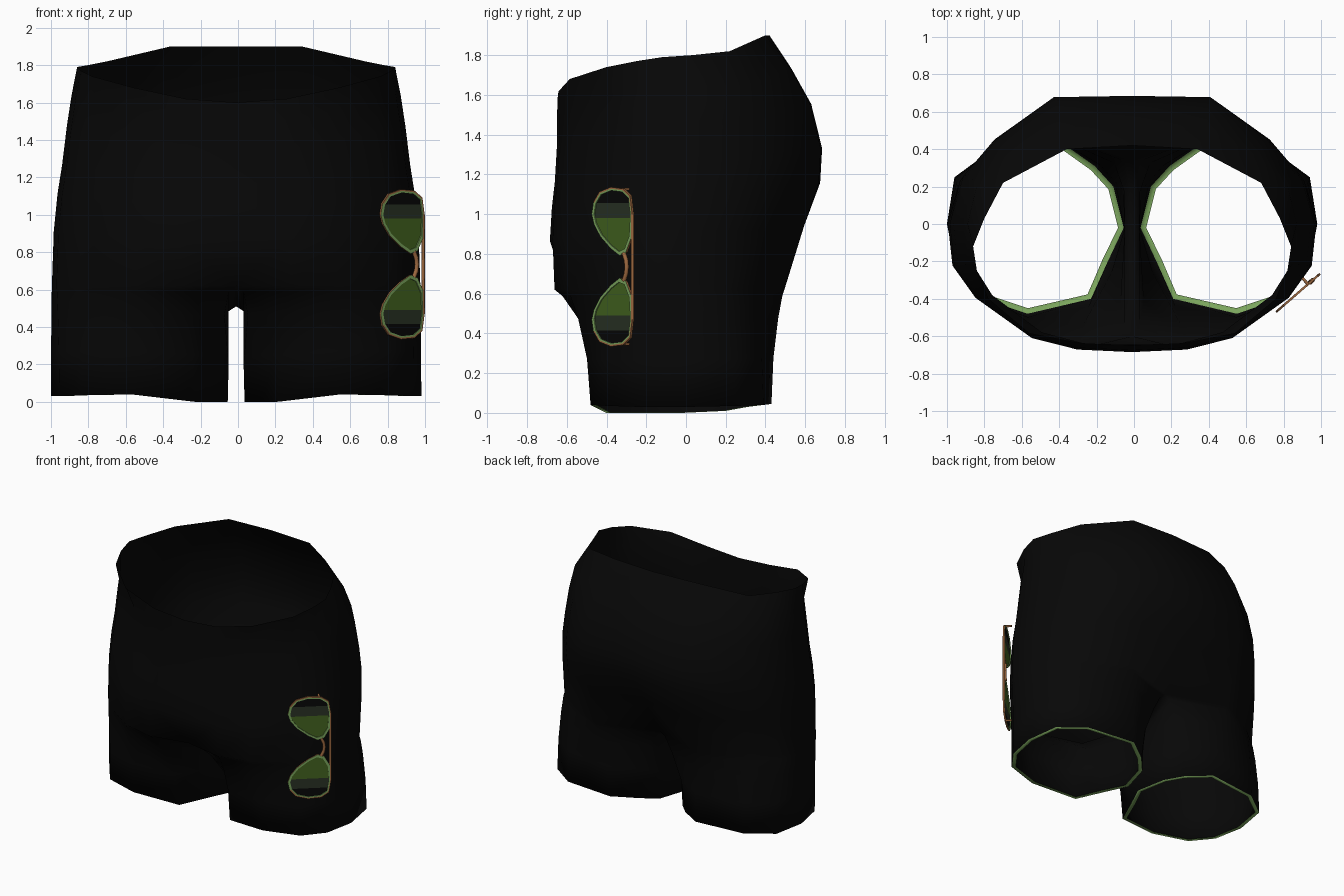
import bpy, bmesh
from mathutils import Vector

cube = bpy.data.objects.get("Cube")
if cube:
    bpy.data.objects.remove(cube)


def material(name, rgb):
    m = bpy.data.materials.new(name)
    m.use_nodes = True
    m.diffuse_color = (*rgb, 1)
    bsdf = m.node_tree.nodes["Principled BSDF"]
    bsdf.inputs["Base Color"].default_value = (*rgb, 1)
    bsdf.inputs["Roughness"].default_value = 0.9
    return m


black = material("black fabric", (0.0022, 0.0022, 0.0022))
hem_green = material("light green", (0.2, 0.38, 0.11))
lens_green = material("lens green", (0.055, 0.125, 0.014))
lens_grey = material("lens dark grey", (0.022, 0.032, 0.018))
brown = material("frame brown", (0.34, 0.14, 0.05))


def finish(bm, name, mats):
    bmesh.ops.recalc_face_normals(bm, faces=bm.faces)
    mesh = bpy.data.meshes.new(name)
    bm.to_mesh(mesh)
    bm.free()
    ob = bpy.data.objects.new(name, mesh)
    bpy.context.collection.objects.link(ob)
    for m in mats:
        mesh.materials.append(m)
    return ob


# Shorts: one half, columns run from front centre round the side to back centre
COLS = [(0, -1), (.3, -.98), (.55, -.89), (.85, -.585), (.975, -.33),
        (1, 0), (.945, .38), (.77, .67), (.45, .99), (0, 1)]
CROTCH_Z = 0.62
rim = [Vector(p) for p in (
    (0, -.645, 1.6), (.27, -.64, 1.62), (.55, -.585, 1.68), (.77, -.4, 1.74),
    (.83, -.25, 1.77), (.85, -.12, 1.79), (.79, .03, 1.8), (.69, .22, 1.82),
    (.35, .4, 1.9), (0, .42, 1.9))]


def torso_ring(t, width, front, back):
    return [Vector((u * width, v * back if v > 0 else -v * front,
                    CROTCH_Z + t * (top.z - CROTCH_Z)))
            for (u, v), top in zip(COLS, rim)]


torso = [torso_ring(*r) for r in (
    (0, .985, -.675, .5), (.25, .975, -.685, .6), (.42, .955, -.675, .675),
    (.555, .93, -.66, .685), (.73, .905, -.65, .63), (.87, .88, -.65, .53))]
torso.append(rim)
# Pull the centre seam in at the crotch and the seat cleft
torso[0][0].y, torso[0][-1].y, torso[1][-1].y = -.6, .34, .53

# Leg loops add two inner columns that meet the other leg at the crotch
crotch = torso[0] + [Vector((0, .16, .53)), Vector((0, -.05, .51))]
hem = [Vector(p) for p in (
    (.13, -.2, 0), (.22, -.4, 0), (.56, -.48, .04), (.825, -.39, .035),
    (.945, -.23, .03), (.99, 0, .03), (.95, .25, .035), (.76, .39, .04),
    (.37, .43, .045), (.2, .31, .03), (.1, .2, .01), (.045, -.02, 0))]


def leg_ring(height, blend):
    ring = []
    for low, high in zip(hem, crotch):
        p = low.lerp(high, blend)
        p.x = max(p.x, .04)
        p.z = low.z + (high.z - low.z) * height
        ring.append(p)
    return ring


centre = Vector((.52, -.02, .03))
lip = [p + (centre - p).normalized() * .03 for p in hem]
legs = [lip, hem, leg_ring(.4, .15), leg_ring(.75, .52), leg_ring(.95, .85), crotch]

bm = bmesh.new()
leg_verts = [[bm.verts.new(p) for p in ring] for ring in legs]
torso_verts = [leg_verts[-1][:len(COLS)]]
torso_verts += [[bm.verts.new(p) for p in ring] for ring in torso[1:]]


def skin(rings, closed):
    for k, (a, b) in enumerate(zip(rings, rings[1:])):
        n = len(a)
        for i in range(n if closed else n - 1):
            j = (i + 1) % n
            f = bm.faces.new((a[i], a[j], b[j], b[i]))
            f.smooth = True
            f.material_index = 1 if closed and k == 0 else 0


skin(leg_verts, True)
skin(torso_verts, False)
shorts = finish(bm, "shorts", [black, hem_green])
shorts.location.x = -.01
mirror = shorts.modifiers.new("mirror", "MIRROR")
mirror.use_clip = True
mirror.merge_threshold = .001

# Sunglasses standing on end against the front corner of the left leg
MID_Z = .735
NORMAL = Vector((.66, -.75, 0))
OUTLINE = [(.762, 1), (.772, 1.06), (.805, 1.11), (.87, 1.133), (.94, 1.125),
           (.98, 1.09), (.992, 1), (.985, .88), (.955, .81), (.92, .795),
           (.87, .83), (.81, .89), (.775, .95)]
LENS_MID = (.885, .98)


def on_plate(x, z, lift=0.0):
    return Vector((x, -.47 + (x - .76) * .87, z)) + NORMAL * lift


def flip(z, side):
    return MID_Z + side * (z - MID_Z)


def shrink(x, z, k):
    return LENS_MID[0] + (x - LENS_MID[0]) * k, LENS_MID[1] + (z - LENS_MID[1]) * k


def wire(name, points, radius):
    curve = bpy.data.curves.new(name, "CURVE")
    curve.dimensions = "3D"
    curve.bevel_depth = radius
    curve.bevel_resolution = 1
    line = curve.splines.new("POLY")
    line.points.add(len(points) - 1)
    for p, point in zip(line.points, points):
        p.co = (*on_plate(*point), 1)
    curve.materials.append(brown)
    ob = bpy.data.objects.new(name, curve)
    bpy.context.collection.objects.link(ob)


for side, label in ((1, "upper"), (-1, "lower")):
    # Lens cut into three tint bands
    bm = bmesh.new()
    pts = [shrink(x, z, .97) for x, z in OUTLINE]
    bm.faces.new([bm.verts.new(on_plate(x, flip(z, side))) for x, z in pts])
    for cut in (1.055, .98):
        bmesh.ops.bisect_plane(bm, geom=bm.verts[:] + bm.edges[:] + bm.faces[:],
                               plane_co=(0, 0, flip(cut, side)), plane_no=(0, 0, 1))
    for f in bm.faces:
        z = flip(f.calc_center_median().z, side)
        f.material_index = 2 if z > 1.055 else 1 if z > .98 else 0
    finish(bm, label + "_lens", [lens_green, lens_grey, black])

    # Rim: brown edge and outer end, green inner band
    bm = bmesh.new()
    loops = []
    for k, lift in ((1.02, -.006), (1.02, .006), (.965, .006), (.91, .006), (.91, -.006)):
        loops.append([bm.verts.new(on_plate(x, flip(z, side), lift))
                      for x, z in (shrink(*p, k) for p in OUTLINE)])
    n = len(OUTLINE)
    for k in range(len(loops)):
        a, b = loops[k], loops[(k + 1) % len(loops)]
        for i in range(n):
            j = (i + 1) % n
            f = bm.faces.new((a[i], a[j], b[j], b[i]))
            z = flip(f.calc_center_median().z, side)
            f.material_index = 1 if k == 0 or (k == 1 and z > 1.04) else 0
    finish(bm, label + "_rim", [hem_green, brown])

    # Folded hinge stub reaching back to the fabric
    z = flip(1.125, side)
    wire(label + "_hinge", [(.93, z, .004), (.93, z, -.045)], .008)

# Brow bar and bridge
wire("brow_bar", [(.99, 1), (.99, MID_Z), (.99, .47)], .009)
wire("bridge", [(.94, .805), (.953, .77), (.957, MID_Z), (.953, .7), (.94, .665)], .012)
